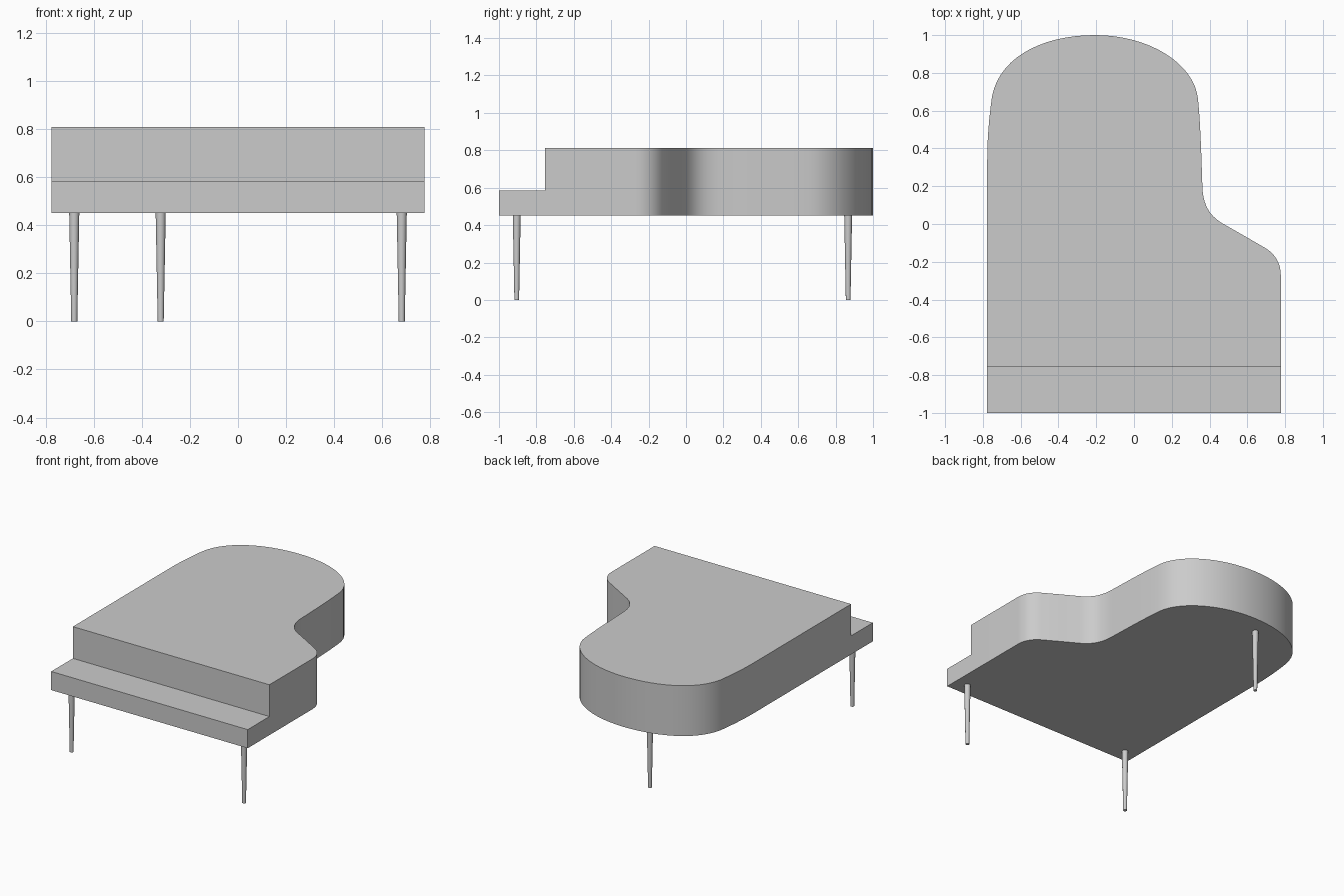
import bpy, bmesh
from mathutils import Vector
from mathutils.geometry import interpolate_bezier

if "Cube" in bpy.data.objects:
    bpy.data.objects.remove(bpy.data.objects["Cube"])

BOTTOM, SHELF, TOP = 0.451, 0.584, 0.811
W, STEP, FRONT = 0.777, -0.755, -1.0


def finish(bm, name):
    bmesh.ops.recalc_face_normals(bm, faces=bm.faces[:])
    me = bpy.data.meshes.new(name)
    bm.to_mesh(me)
    bm.free()
    ob = bpy.data.objects.new(name, me)
    bpy.context.collection.objects.link(ob)
    bpy.ops.object.select_all(action='DESELECT')
    ob.select_set(True)
    bpy.context.view_layer.objects.active = ob
    bpy.ops.object.shade_smooth_by_angle(angle=0.52)
    return ob


# Curved rim: start point, then (handle, handle, end, steps) per bezier span
start = (W, -0.27)
spans = [
    ((W, -0.21), (0.75, -0.163), (0.70, -0.13), 8),
    ((0.62, -0.083), (0.54, -0.038), (0.465, 0.005), 2),
    ((0.40, 0.045), (0.365, 0.10), (0.362, 0.20), 10),
    ((0.357, 0.35), (0.352, 0.53), (0.339, 0.66), 8),
    ((0.32, 0.85), (0.08, 1.0), (-0.206, 1.0), 16),
    ((-0.50, 1.0), (-0.74, 0.87), (-0.757, 0.635), 16),
    ((-0.768, 0.55), (-W, 0.45), (-W, 0.335), 6),
]
outline = [Vector((W, STEP, 0)), Vector((*start, 0))]
for h1, h2, end, steps in spans:
    p = [Vector((*q, 0)) for q in (h1, h2, end)]
    outline += [v.to_3d() for v in interpolate_bezier(outline[-1], *p, steps + 1)[1:]]
outline.append(Vector((-W, STEP, 0)))

# Case: outline extruded up, then the key shelf pulled from the lower front face
bm = bmesh.new()
base = bm.faces.new([bm.verts.new((v.x, v.y, BOTTOM)) for v in outline])
ext = bmesh.ops.extrude_face_region(bm, geom=[base], use_keep_orig=True)["geom"]
bmesh.ops.translate(bm, vec=(0, 0, TOP - BOTTOM),
                    verts=[g for g in ext if isinstance(g, bmesh.types.BMVert)])
bmesh.ops.recalc_face_normals(bm, faces=bm.faces[:])
front = min(bm.faces, key=lambda f: max(v.co.y for v in f.verts))
bmesh.ops.bisect_plane(bm, geom=[front, *front.edges, *front.verts],
                       plane_co=(0, 0, SHELF), plane_no=(0, 0, 1))
lower = [f for f in bm.faces if all(v.co.y < STEP + 0.001 and v.co.z < SHELF + 0.001
                                    for v in f.verts)]
res = bmesh.ops.extrude_discrete_faces(bm, faces=lower)["faces"]
bmesh.ops.translate(bm, vec=(0, FRONT - STEP, 0), verts=res[0].verts[:])
finish(bm, "piano_case")

# Three tapered legs
for name, x, y in (("front_left_leg", -0.682, -0.905),
                   ("front_right_leg", 0.682, -0.905),
                   ("back_leg", -0.322, 0.867)):
    bm = bmesh.new()
    bmesh.ops.create_cone(bm, cap_ends=True, segments=16, radius1=0.0125,
                          radius2=0.021, depth=BOTTOM)
    ob = finish(bm, name)
    ob.location = (x, y, BOTTOM / 2)
